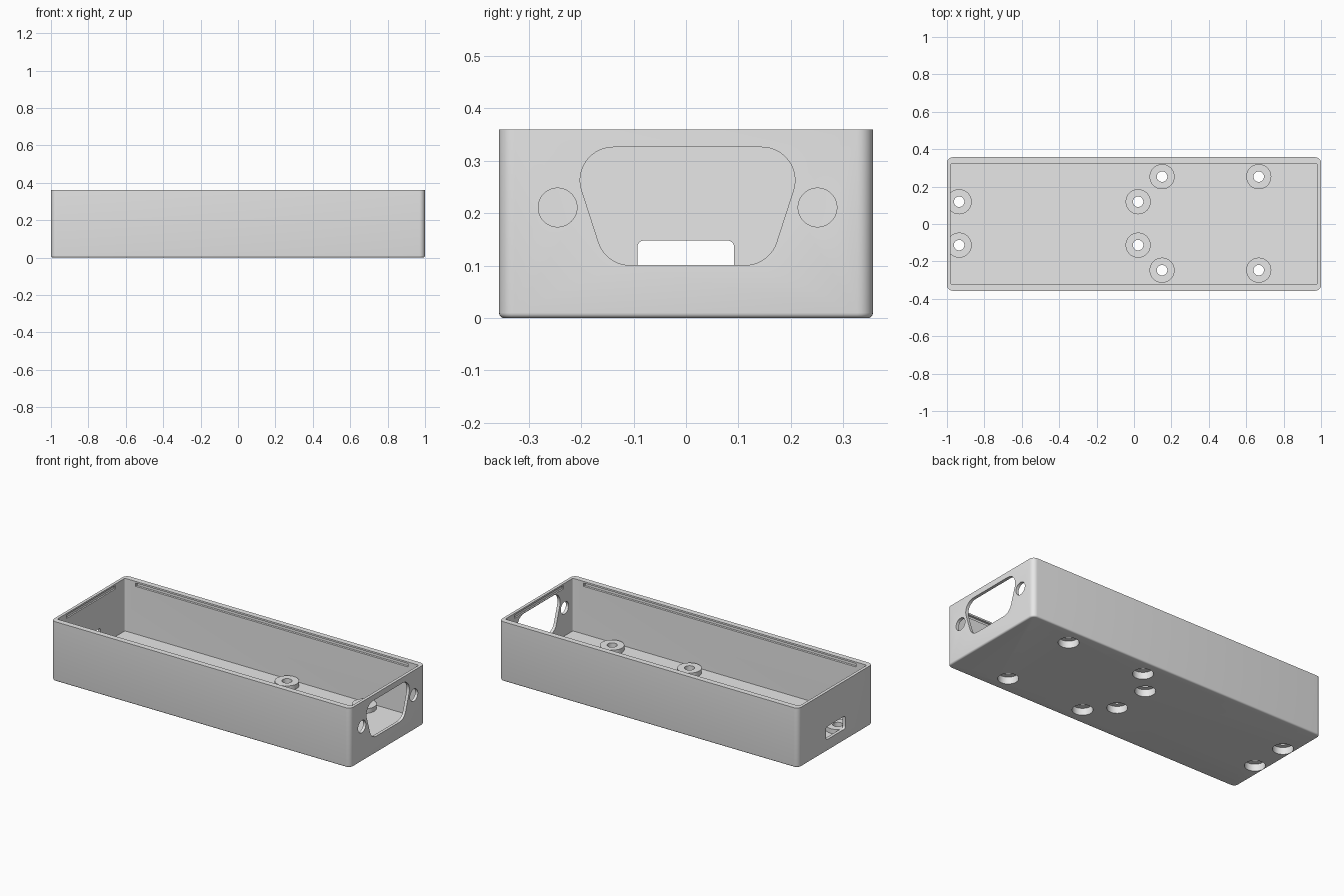
import bpy, bmesh, math

if "Cube" in bpy.data.objects:
    bpy.data.objects.remove(bpy.data.objects["Cube"])

gray = bpy.data.materials.new("light gray")
gray.diffuse_color = (0.8, 0.8, 0.8, 1)
gray.use_nodes = True
gray.node_tree.nodes["Principled BSDF"].inputs["Base Color"].default_value = gray.diffuse_color


def arc(cx, cy, r, a0, a1, n):
    """Points on an arc, angles in degrees."""
    angles = [math.radians(a0 + (a1 - a0) * i / n) for i in range(n + 1)]
    return [(cx + r * math.cos(a), cy + r * math.sin(a)) for a in angles]


def circle(cx, cy, r, n=48):
    return arc(cx, cy, r, 0, 360, n)[:-1]


def rounded_rect(x0, x1, y0, y1, r, n=6):
    return (arc(x1 - r, y1 - r, r, 0, 90, n) + arc(x0 + r, y1 - r, r, 90, 180, n)
            + arc(x0 + r, y0 + r, r, 180, 270, n) + arc(x1 - r, y0 + r, r, 270, 360, n))


def prism(name, outline, lo, hi, axis="z", bottom_bevel=0):
    """Extrude an outline along z (outline in x, y) or along x (outline in y, z)."""
    bm = bmesh.new()
    place = (lambda p, t: (p[0], p[1], t)) if axis == "z" else (lambda p, t: (t, p[0], p[1]))
    a = [bm.verts.new(place(p, lo)) for p in outline]
    b = [bm.verts.new(place(p, hi)) for p in outline]
    base = bm.faces.new(a)
    bm.faces.new(b)
    for i in range(len(a)):
        j = (i + 1) % len(a)
        bm.faces.new((a[i], a[j], b[j], b[i]))
    bmesh.ops.recalc_face_normals(bm, faces=bm.faces)
    if bottom_bevel:
        bmesh.ops.bevel(bm, geom=list(base.edges), offset=bottom_bevel, segments=4,
                        profile=0.5, affect="EDGES")
    mesh = bpy.data.meshes.new(name)
    bm.to_mesh(mesh)
    bm.free()
    mesh.materials.append(gray)
    obj = bpy.data.objects.new(name, mesh)
    bpy.context.collection.objects.link(obj)
    return obj


def cut(target, cutter):
    """Subtract the cutter from the target and discard it."""
    mod = target.modifiers.new("cut", "BOOLEAN")
    mod.operation = "DIFFERENCE"
    mod.solver = "EXACT"
    mod.object = cutter
    bpy.context.view_layer.objects.active = target
    bpy.ops.object.modifier_apply(modifier=mod.name)
    bpy.data.objects.remove(cutter)


# Outer body with rounded corners and a softened bottom edge
case = prism("enclosure", rounded_rect(-1, 1, -0.357, 0.357, 0.03), 0, 0.36, bottom_bevel=0.01)

# Screw mounts: two patterns of four
mounts = [(x, 0.003 + s * y) for xs, y in (((-0.935, 0.022), 0.116), ((0.15, 0.667), 0.25))
          for x in xs for s in (-1, 1)]

# Cavity, leaving raised bosses standing on the floor
cavity = prism("cavity", rounded_rect(-0.982, 0.982, -0.323, 0.323, 0.01), 0.042, 0.5)
for x, y in mounts:
    cut(cavity, prism("boss", circle(x, y, 0.067), 0.0, 0.07))
cut(case, cavity)

# Screw holes with head recesses underneath
for x, y in mounts:
    cut(case, prism("screw_hole", circle(x, y, 0.028), -0.1, 0.2))
    cut(case, prism("head_recess", circle(x, y, 0.056), -0.1, 0.042))

# Lid snap grooves near the rim
cut(case, prism("long_groove", rounded_rect(-0.91, 0.91, -0.336, 0.336, 0.002, 1), 0.33, 0.35))
cut(case, prism("short_groove", rounded_rect(-0.991, 0.991, -0.235, 0.235, 0.002, 1), 0.33, 0.35))

# Tapered connector opening and its two fastener holes in the right wall
half = arc(-0.110, 0.164, 0.063, 270, 199.5, 10) + arc(-0.142, 0.263, 0.063, 199.5, 90, 14)
opening = half + [(-y, z) for y, z in reversed(half)]
cut(case, prism("connector_opening", [(y + 0.003, z) for y, z in opening], 0.9, 1.1, "x"))
for y in (-0.245, 0.251):
    cut(case, prism("fastener_hole", circle(y, 0.211, 0.037), 0.9, 1.1, "x"))

# Cable slot in the left wall
cut(case, prism("cable_slot", rounded_rect(-0.093, 0.092, 0.07, 0.148, 0.013), -1.1, -0.9, "x"))

bpy.ops.object.select_all(action="DESELECT")
case.select_set(True)
bpy.context.view_layer.objects.active = case
bpy.ops.object.shade_smooth_by_angle(angle=math.radians(30))
